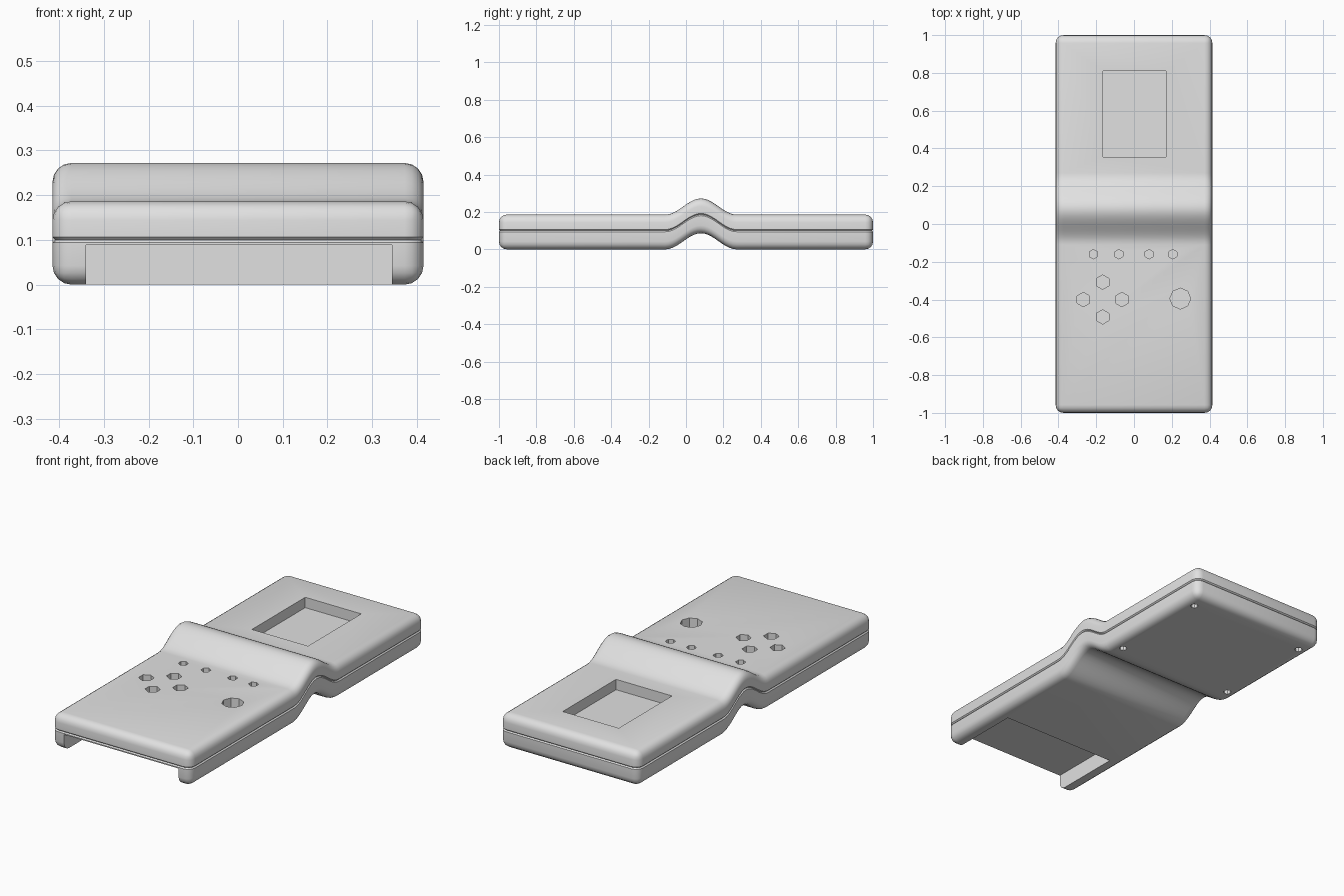
import bpy, bmesh, math
from mathutils import Vector, Matrix

cube = bpy.data.objects.get("Cube")
if cube:
    bpy.data.objects.remove(cube, do_unlink=True)

HALF_W, HALF_L = 0.415, 1.0
SEAM, TOP = 0.1, 0.186
HUMP_Y, HUMP_HALF, HUMP_H = 0.08, 0.19, 0.086

grey = bpy.data.materials.new("light grey plastic")
grey.use_nodes = True
colour = (0.75, 0.75, 0.75, 1)
grey.diffuse_color = colour
grey.node_tree.nodes["Principled BSDF"].inputs["Base Color"].default_value = colour


def new_object(name, bm):
    bmesh.ops.recalc_face_normals(bm, faces=bm.faces)
    mesh = bpy.data.meshes.new(name)
    bm.to_mesh(mesh)
    bm.free()
    mesh.materials.append(grey)
    obj = bpy.data.objects.new(name, mesh)
    bpy.context.collection.objects.link(obj)
    return obj


def add_box(bm, low, high):
    low, high = Vector(low), Vector(high)
    place = Matrix.Translation((low + high) / 2) @ Matrix.Diagonal((*(high - low), 1))
    bmesh.ops.create_cube(bm, size=1, matrix=place)


def add_hole(bm, x, y, radius, sides, low, high):
    bmesh.ops.create_cone(bm, cap_ends=True, segments=sides, radius1=radius,
                          radius2=radius, depth=high - low,
                          matrix=Matrix.Translation((x, y, (low + high) / 2)))


def hump(y):
    t = (y - HUMP_Y) / HUMP_HALF
    return HUMP_H * 0.5 * (1 + math.cos(math.pi * t)) if abs(t) < 1 else 0


def shell(name, low, high):
    """Half of the case: rounded slab, bent over the hinge hump."""
    bm = bmesh.new()
    add_box(bm, (-HALF_W, -HALF_L, low), (HALF_W, HALF_L, high))
    on_seam = lambda e: all(abs(v.co.z - SEAM) < 1e-4 for v in e.verts)
    bmesh.ops.bevel(bm, geom=[e for e in bm.edges if not on_seam(e)],
                    offset=0.042, segments=4, profile=0.5, affect='EDGES')
    # fine groove where the halves meet
    bmesh.ops.bevel(bm, geom=[e for e in bm.edges if on_seam(e)],
                    offset=0.006, segments=1, affect='EDGES')
    steps = 20
    for i in range(steps + 1):
        y = HUMP_Y + HUMP_HALF * (2 * i / steps - 1)
        bmesh.ops.bisect_plane(bm, geom=bm.verts[:] + bm.edges[:] + bm.faces[:],
                               plane_co=(0, y, 0), plane_no=(0, 1, 0))
    for v in bm.verts:
        v.co.z += hump(v.co.y)
    return new_object(name, bm)


def carve(obj, bm):
    """Cut the pockets and bake the result."""
    cutter = new_object("cutter", bm)
    cutter.hide_render = True
    mod = obj.modifiers.new("pockets", 'BOOLEAN')
    mod.operation, mod.solver, mod.object = 'DIFFERENCE', 'EXACT', cutter
    graph = bpy.context.evaluated_depsgraph_get()
    mesh = bpy.data.meshes.new_from_object(obj.evaluated_get(graph))
    obj.modifiers.clear()
    obj.data = mesh
    bpy.data.objects.remove(cutter, do_unlink=True)
    bpy.ops.object.select_all(action='DESELECT')
    obj.select_set(True)
    bpy.context.view_layer.objects.active = obj
    bpy.ops.object.shade_smooth_by_angle(angle=math.radians(35))


# Upper half with screen window and button holes
upper = shell("upper_shell", SEAM, TOP)
cuts = bmesh.new()
FLOOR, ABOVE = 0.13, 0.3
add_box(cuts, (-0.165, 0.355, FLOOR), (0.17, 0.81, ABOVE))
for x in (-0.215, -0.08, 0.08, 0.205):
    add_hole(cuts, x, -0.16, 0.025, 6, FLOOR, ABOVE)
for dx, dy in ((1, 0), (-1, 0), (0, 1), (0, -1)):
    add_hole(cuts, -0.166 + 0.102 * dx, -0.4 + 0.092 * dy, 0.038, 6, FLOOR, ABOVE)
add_hole(cuts, 0.245, -0.395, 0.055, 8, FLOOR, ABOVE)
carve(upper, cuts)

# Lower half with open front bay and screw holes
lower = shell("lower_shell", 0, SEAM)
cuts = bmesh.new()
add_box(cuts, (-0.34, -1.1, -0.1), (0.345, -0.6, 0.088))
for side in (-1, 1):
    for y in (0.33, 0.9):
        add_hole(cuts, side * 0.35, y, 0.02, 8, -0.1, 0.05)
carve(lower, cuts)
